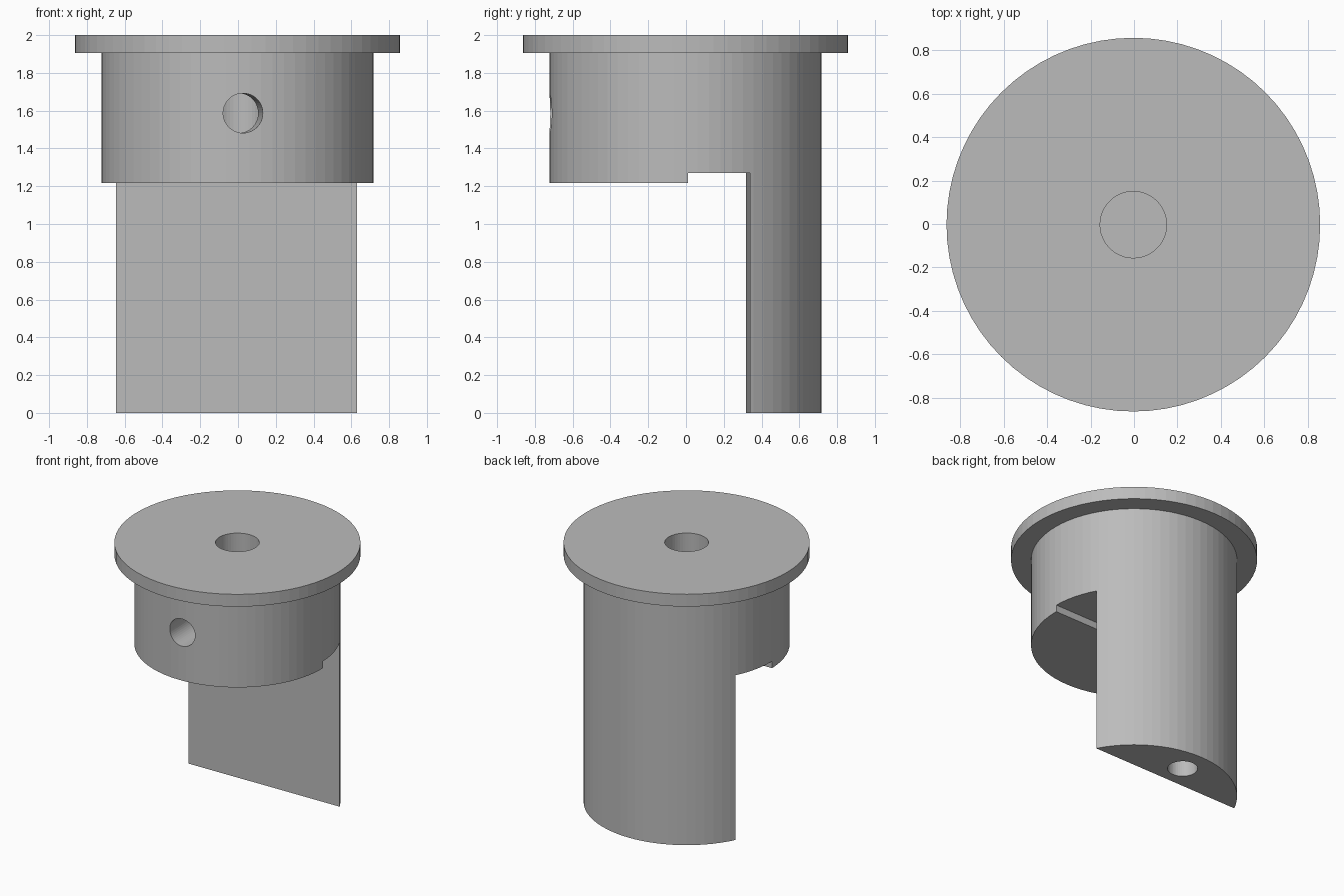
import bpy, bmesh, math
from mathutils import Matrix, Vector

cube = bpy.data.objects.get("Cube")
if cube:
    bpy.data.objects.remove(cube, do_unlink=True)

CENTRE = Vector((-0.003, -0.003, 0))
TILT = math.radians(1)          # slight twist of the flats around the axis
SEGMENTS = 72

grey = bpy.data.materials.new("plain grey")
grey.use_nodes = True
colour = (0.5, 0.5, 0.5, 1)
grey.diffuse_color = colour
grey.node_tree.nodes["Principled BSDF"].inputs["Base Color"].default_value = colour


def make_object(name, bm):
    bmesh.ops.recalc_face_normals(bm, faces=bm.faces)
    mesh = bpy.data.meshes.new(name)
    bm.to_mesh(mesh)
    bm.free()
    mesh.materials.append(grey)
    obj = bpy.data.objects.new(name, mesh)
    bpy.context.collection.objects.link(obj)
    return obj


def lathe(name, profile):
    """Turn a (radius, height) profile into a closed solid."""
    bm = bmesh.new()
    rings = []
    for r, z in profile:
        rings.append([bm.verts.new((r * math.cos(a), r * math.sin(a), z))
                      for a in (2 * math.pi * i / SEGMENTS for i in range(SEGMENTS))])
    for low, high in zip(rings, rings[1:]):
        for i in range(SEGMENTS):
            j = (i + 1) % SEGMENTS
            bm.faces.new((low[i], low[j], high[j], high[i]))
    bm.faces.new(rings[0])
    bm.faces.new(rings[-1])
    obj = make_object(name, bm)
    obj.data.transform(Matrix.Translation(CENTRE))
    return obj


def box_cutter(name, y0, y1, top):
    bm = bmesh.new()
    bmesh.ops.create_cube(bm, size=1)
    place = (Matrix.Translation(CENTRE) @ Matrix.Rotation(TILT, 4, "Z")
             @ Matrix.Translation((0, (y0 + y1) / 2, top / 2 - 0.5))
             @ Matrix.Diagonal((3, y1 - y0, top + 1, 1)))
    bmesh.ops.transform(bm, matrix=place, verts=bm.verts)
    return make_object(name, bm)


def hole_cutter(name, start, end, radius):
    start, end = Vector(start), Vector(end)
    axis = end - start
    bm = bmesh.new()
    bmesh.ops.create_cone(bm, cap_ends=True, segments=48, radius1=radius,
                          radius2=radius, depth=axis.length)
    place = (Matrix.Translation((start + end) / 2)
             @ axis.to_track_quat("Z", "Y").to_matrix().to_4x4())
    bmesh.ops.transform(bm, matrix=place, verts=bm.verts)
    return make_object(name, bm)


# Stepped round body with its top flange
plug = lathe("flanged_plug", [(0.72, 0), (0.72, 1.905), (0.86, 1.905), (0.86, 2)])

cutters = [
    # Front space under the collar, leaving the rear tongue
    box_cutter("tongue_cutter", -2, 0.332, 1.217),
    # Shallow recess between collar step and tongue
    box_cutter("recess_cutter", 0, 0.332, 1.27),
    # Blind bore, side screw hole and hole in the end of the tongue
    hole_cutter("bore_cutter", (-0.003, -0.003, 1.4), (-0.003, -0.003, 2.2), 0.153),
    hole_cutter("screw_hole_cutter", (0.038, -1, 1.587), (-0.003, -0.003, 1.587), 0.105),
    hole_cutter("tongue_hole_cutter", (-0.015, 0.51, -0.2), (-0.015, 0.51, 0.45), 0.105),
]

for cutter in cutters:
    cut = plug.modifiers.new(cutter.name, "BOOLEAN")
    cut.operation = "DIFFERENCE"
    cut.solver = "EXACT"
    cut.object = cutter

# Bake the cuts, then discard the helpers
bpy.context.view_layer.update()
graph = bpy.context.evaluated_depsgraph_get()
finished = bpy.data.meshes.new_from_object(plug.evaluated_get(graph))
plug.modifiers.clear()
plug.data = finished
for cutter in cutters:
    bpy.data.objects.remove(cutter, do_unlink=True)
